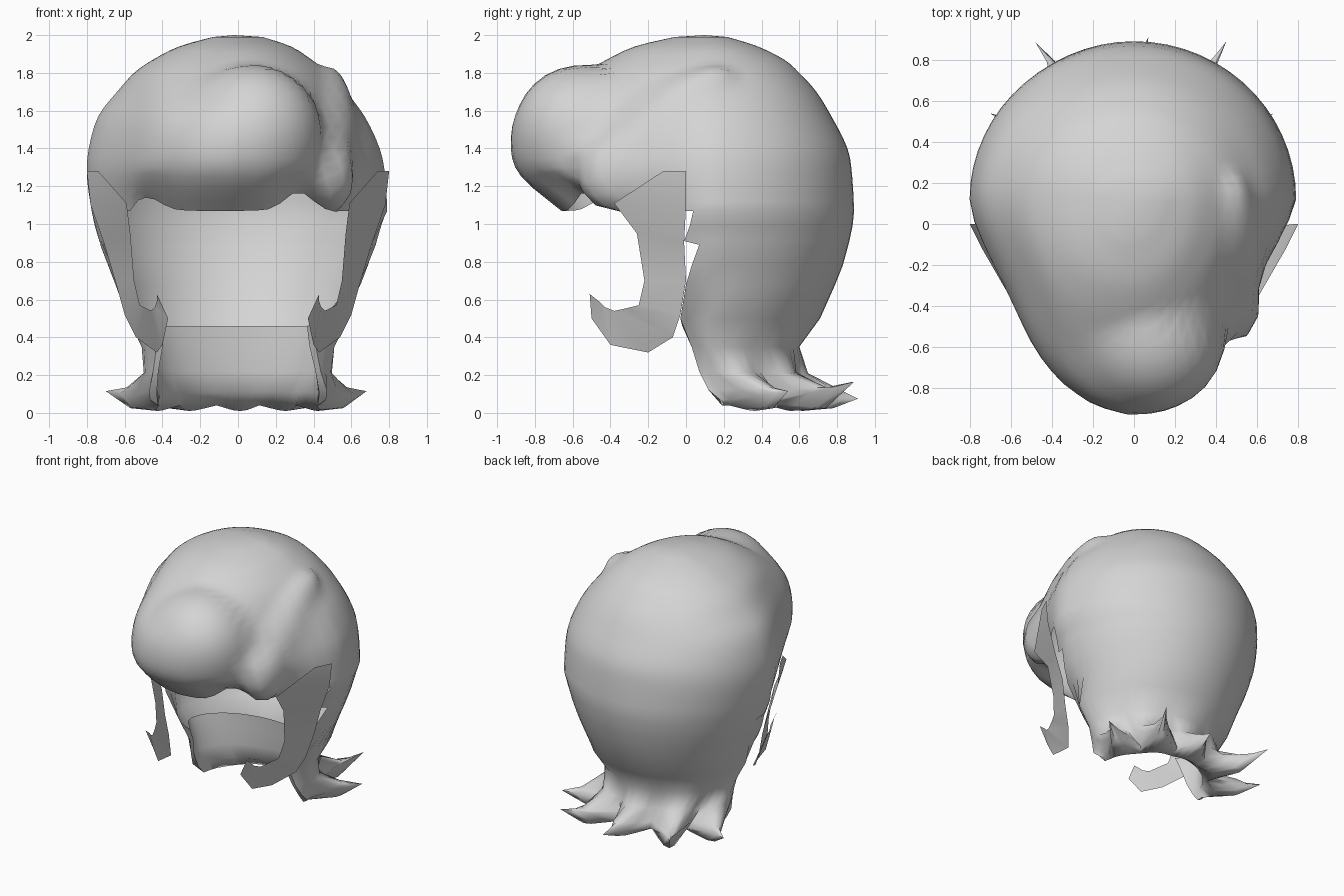
import bpy, math
from mathutils import Vector, Matrix

if "Cube" in bpy.data.objects:
    bpy.data.objects.remove(bpy.data.objects["Cube"])

grey = bpy.data.materials.new("hair grey")
grey.diffuse_color = (0.66, 0.66, 0.66, 1)
grey.use_nodes = True
grey.node_tree.nodes["Principled BSDF"].inputs["Base Color"].default_value = grey.diffuse_color


def make(name, verts, faces, angle=75):
    me = bpy.data.meshes.new(name)
    me.from_pydata([tuple(v) for v in verts], [], faces)
    me.materials.append(grey)
    ob = bpy.data.objects.new(name, me)
    bpy.context.collection.objects.link(ob)
    bpy.ops.object.select_all(action='DESELECT')
    ob.select_set(True)
    bpy.context.view_layer.objects.active = ob
    bpy.ops.object.shade_smooth_by_angle(angle=math.radians(angle))
    return ob


# Plan of the front half: how far forward, how wide
plan = [(0, 1), (.13, .96), (.3, .85), (.44, .755), (.65, .62), (.78, .51),
        (.88, .38), (.95, .24), (.985, .12), (1.0, 0)]


def width(f):
    for (a, u), (b, v) in zip(plan, plan[1:]):
        if f <= b:
            return u + (v - u) * (f - a) / (b - a)
    return 0


def ring_point(t, z, yf, yc, yb, xl, xr):
    """Rounded back half, tapered front half; t = 0 is the back."""
    c, s = math.cos(t), math.sin(t)
    side = xr if s > 0 else xl
    if c >= 0:
        return Vector((side * s, yc + (yb - yc) * c, z))
    # blunter plan near the top of the head
    k = max(0, min(1, (1.9 - z) / .3))
    w = k * width(-c) + (1 - k) * abs(s)
    return Vector((side * math.copysign(w, s) + .03 * c, yc + (yc - yf) * c, z))


# Bulges of the crown: centre, radii, tilt about x, blend width
bulges = [((.08, -.56, 1.49), (.36, .35, .35), 0, .09),          # quiff
          ((.47, -.12, 1.49), (.15, .48, .20), 40, .03),         # swept lock
          ((.49, -.37, 1.27), (.125, .20, .21), 0, .03)]         # lock end
CORE = Vector((0, .1, 1.45))


def bulge(p):
    """Push a crown point out to the smooth union with the bulges."""
    d = p - CORE
    r = d.length
    d = d / r
    for centre, rad, tilt, k in bulges:
        m = Matrix.Rotation(math.radians(-tilt), 3, 'X')
        o, v = m @ (CORE - Vector(centre)), m @ d
        o = Vector([o[i] / rad[i] for i in range(3)])
        v = Vector([v[i] / rad[i] for i in range(3)])
        a, b, c = v.dot(v), o.dot(v), o.dot(o) - 1
        q = b * b - a * c
        if q > 0:
            e = (-b + math.sqrt(q)) / a
            h = max(k - abs(r - e), 0) / k
            r = max(r, e) + h * h * k / 4
    return CORE + d * r


# Crown rows: z, front y, back y, left x, right x
keys = [(1.99, -.06, .22, .13, .13), (1.94, -.27, .38, .31, .28),
        (1.87, -.42, .52, .45, .39), (1.80, -.54, .60, .55, .48),
        (1.70, -.70, .69, .64, .57), (1.57, -.87, .77, .74, .67),
        (1.40, -.92, .855, .79, .75), (1.25, -.87, .88, .80, .78),
        (1.07, -.66, .89, .775, .79)]
crown = [keys[0]]
for i in range(len(keys) - 1):
    p0, p1, p2, p3 = (keys[max(0, min(len(keys) - 1, i + k))] for k in (-1, 0, 1, 2))
    for f in (1 / 3, 2 / 3, 1):
        crown.append(tuple(b + .5 * f * (c - a + f * (2 * a - 5 * b + 4 * c - d + f * (3 * (b - c) + d - a)))
                           for a, b, c, d in zip(p0, p1, p2, p3)))

# Nape rows: z, edge y, virtual front y, back y, half width, flip reach, flip z
nape = [(.99, .02, -.6, .882, .76, 0, 0), (.91, -.01, -.6, .865, .735, 0, 0),
        (.89, .07, -.6, .86, .73, 0, 0), (.78, .03, -.6, .83, .69, 0, 0),
        (.68, .0, -.6, .79, .65, 0, 0), (.50, -.03, -.25, .71, .59, 0, 0),
        (.35, .03, -.15, .60, .51, 0, 0), (.22, .07, -.15, .61, .48, .12, .21),
        (.12, .12, -.15, .63, .47, .58, .135), (.07, .18, -.15, .64, .47, 1, 0),
        (.05, .20, -.15, .60, .45, .58, .025), (.04, .19, -.15, .56, .43, .15, .01),
        (.11, .13, -.15, .48, .43, 0, 0), (.22, .07, -.15, .46, .45, 0, 0),
        (.35, .03, -.15, .45, .47, 0, 0), (.46, -.02, -.2, .44, .50, 0, 0)]
tips = {-12: (-.70, .54, .115), -6: (-.48, .885, .165), 0: (.07, .91, .075),
        6: (.45, .89, .165), 12: (.68, .54, .115)}

# Hair shell: closed rows over the crown, open rows round the neck with flips
N, HALF = 60, 16
verts, faces = [(-.02, .1, 2.0)], []
for i, (z, yf, yb, xl, xr) in enumerate(crown):
    lift = max(0, 4 - (len(crown) - 1 - i)) / 4
    for j in range(N):
        p = bulge(ring_point(2 * math.pi * (j - HALF) / N, z, yf, .12, yb, xl, xr))
        if p.y < -.3:   # arched lower edge between quiff and lock
            p.z += lift * .1 * math.exp(-((p.x - .32) / .1) ** 2)
            p.z += lift * .07 * math.exp(-((p.x + .48) / .1) ** 2)
        verts.append(p)
for j in range(N):
    k = (j + 1) % N
    faces.append((0, 1 + j, 1 + k))
    for i in range(len(crown) - 1):
        a, b = 1 + i * N, 1 + (i + 1) * N
        faces.append((a + j, b + j, b + k, a + k))
prev = 1 + (len(crown) - 1) * N
starts = []
for z, edge, yf, yb, hw, reach, fz in nape:
    start, yc = len(verts), .12
    starts.append(start)
    tmax = math.acos((edge - yc) / ((yb - yc) if edge > yc else (yc - yf)))
    row = [ring_point(tmax * j / HALF, z, yf, yc, yb, hw, hw) for j in range(-HALF, HALF + 1)]
    for j, p in zip(range(-HALF, HALF + 1), row):
        c = min(tips, key=lambda q: abs(q - j))
        u = min(1, abs(j - c) / 3)
        if reach == 1:
            p = p.lerp(Vector(tips[c]), (1 - u) ** .8)
        elif reach:
            root = row[c + HALF]
            goal = root.lerp(Vector(tips[c]), reach)
            goal.z = fz
            p = p + (goal - root) * math.cos(u * math.pi / 2) ** 1.2
        verts.append(p)
    for j in range(2 * HALF):
        faces.append((prev + j, start + j, start + j + 1, prev + j + 1))
    prev = start
# Close the front ends between the outer and inner neck walls
for i in range(5):
    o, n = starts[5 + i:7 + i], starts[::-1][i:i + 2]
    if i < 4:
        for e in (0, 2 * HALF):
            q = (o[0] + e, o[1] + e, n[1] + e, n[0] + e)
            faces.append(q if e == 0 else q[::-1])
make("hair_shell", verts, faces)

# Thin sideburns with a forward curl, as pairs of back and front edge points
burn = [((.80, .0, 1.28), (.74, -.12, 1.28)), ((.78, .0, 1.10), (.59, -.38, 1.11)),
        ((.71, -.01, .90), (.57, -.26, .95)),
        ((.65, 0, .70), (.55, -.22, .70)), ((.60, -.03, .52), (.52, -.25, .57)),
        ((.54, -.07, .40), (.49, -.31, .555)), ((.43, -.20, .32), (.46, -.38, .54)),
        ((.40, -.40, .36), (.44, -.43, .56)), ((.37, -.50, .50), (.43, -.46, .59)),
        ((.43, -.51, .63), (.43, -.51, .63))]
for sx, name in ((1, "right_sideburn"), (-1, "left_sideburn")):
    v = [(sx * p[0], p[1], p[2]) for pair in burn for p in pair][:-1]
    f = [(2 * i, 2 * i + 1, 2 * i + 3, 2 * i + 2) for i in range(len(burn) - 2)]
    f.append((len(v) - 3, len(v) - 2, len(v) - 1))
    make(name, v, f if sx > 0 else [q[::-1] for q in f])
